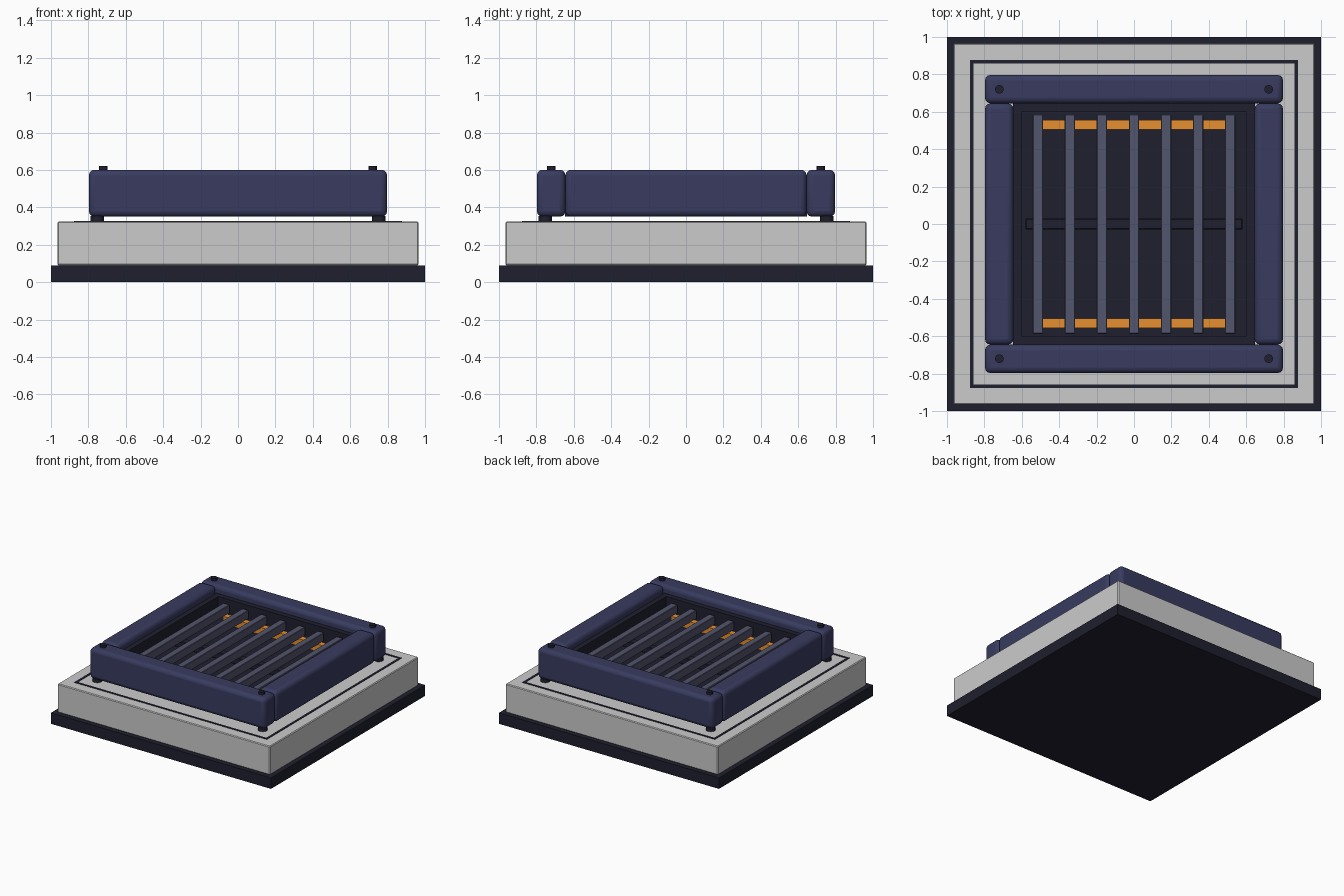
import bpy
import math

if "Cube" in bpy.data.objects:
    bpy.data.objects.remove(bpy.data.objects["Cube"])


def material(name, rgb):
    m = bpy.data.materials.new(name)
    m.diffuse_color = (*rgb, 1)
    m.use_nodes = True
    m.node_tree.nodes["Principled BSDF"].inputs["Base Color"].default_value = m.diffuse_color
    return m


DARK = material("dark_navy", (0.014, 0.014, 0.028))
NAVY = material("navy", (0.040, 0.044, 0.115))
STEEL = material("steel_blue", (0.085, 0.09, 0.15))
ORANGE = material("orange", (0.80, 0.28, 0.03))


def finish(ob, name, mat):
    ob.name = name
    if mat:
        ob.data.materials.append(mat)
    return ob


def box(name, x, y, z, mat=None, bevel=0, segments=1):
    """Box from (min, max) ranges, with optional rounded edges."""
    mid = [(a + b) / 2 for a, b in (x, y, z)]
    size = [b - a for a, b in (x, y, z)]
    bpy.ops.mesh.primitive_cube_add(size=1, location=mid)
    ob = finish(bpy.context.object, name, mat)
    ob.scale = size
    bpy.ops.object.transform_apply(location=False, rotation=False, scale=True)
    if bevel:
        mod = ob.modifiers.new("bevel", 'BEVEL')
        mod.width = bevel
        mod.segments = segments
        if segments > 1:
            bpy.ops.object.shade_smooth_by_angle(angle=math.radians(40))
    return ob


def disc(name, x, y, z, r, mat):
    bpy.ops.mesh.primitive_cylinder_add(vertices=20, radius=r, depth=z[1] - z[0],
                                        location=(x, y, (z[0] + z[1]) / 2))
    finish(bpy.context.object, name, mat)
    bpy.ops.object.shade_smooth_by_angle(angle=math.radians(40))


def square_ring(name, outer, inner, z, mat, bevel=0, segments=1):
    """Four bars: long ones front and back, short ones fitted between at the sides."""
    for s, a, b in ((-1, "front", "left"), (1, "back", "right")):
        span = tuple(sorted((s * inner, s * outer)))
        box(f"{a}_{name}", (-outer, outer), span, z, mat, bevel, segments)
        box(f"{b}_{name}", span, (-inner, inner), z, mat, bevel, segments)


# Plinth and slab
box("base_plate", (-1, 1), (-1, 1), (0, 0.09), DARK)
box("slab", (-0.965, 0.965), (-0.965, 0.965), (0.09, 0.325), None, 0.006)

# Thin inlaid border on the slab
square_ring("border_line", 0.876, 0.857, (0.32, 0.328), DARK)

# Rounded outer frame and dark liner inside it
square_ring("rail", 0.797, 0.645, (0.35, 0.601), NAVY, 0.03, 3)
square_ring("liner", 0.647, 0.602, (0.352, 0.54), DARK)

# Floor, crossbar and orange strips under the slats
box("tray_floor", (-0.61, 0.61), (-0.61, 0.61), (0.352, 0.385), DARK)
box("crossbar", (-0.58, 0.58), (-0.03, 0.03), (0.385, 0.44), DARK, 0.005)
for s, side in ((-1, "front"), (1, "back")):
    box(f"{side}_glow_strip", (-0.49, 0.49), (s * 0.53 - 0.025, s * 0.53 + 0.025),
        (0.385, 0.445), ORANGE)

# Slats
for i in range(7):
    x = (i - 3) * 0.1715
    box(f"slat_{i + 1}", (x - 0.028, x + 0.028), (-0.587, 0.587), (0.44, 0.51), STEEL, 0.004)

# Corner feet and bolts
for sx in (-1, 1):
    for sy in (-1, 1):
        disc("corner_foot", sx * 0.752, sy * 0.752, (0.325, 0.355), 0.036, DARK)
        disc("corner_bolt", sx * 0.72, sy * 0.72, (0.59, 0.622), 0.023, DARK)
